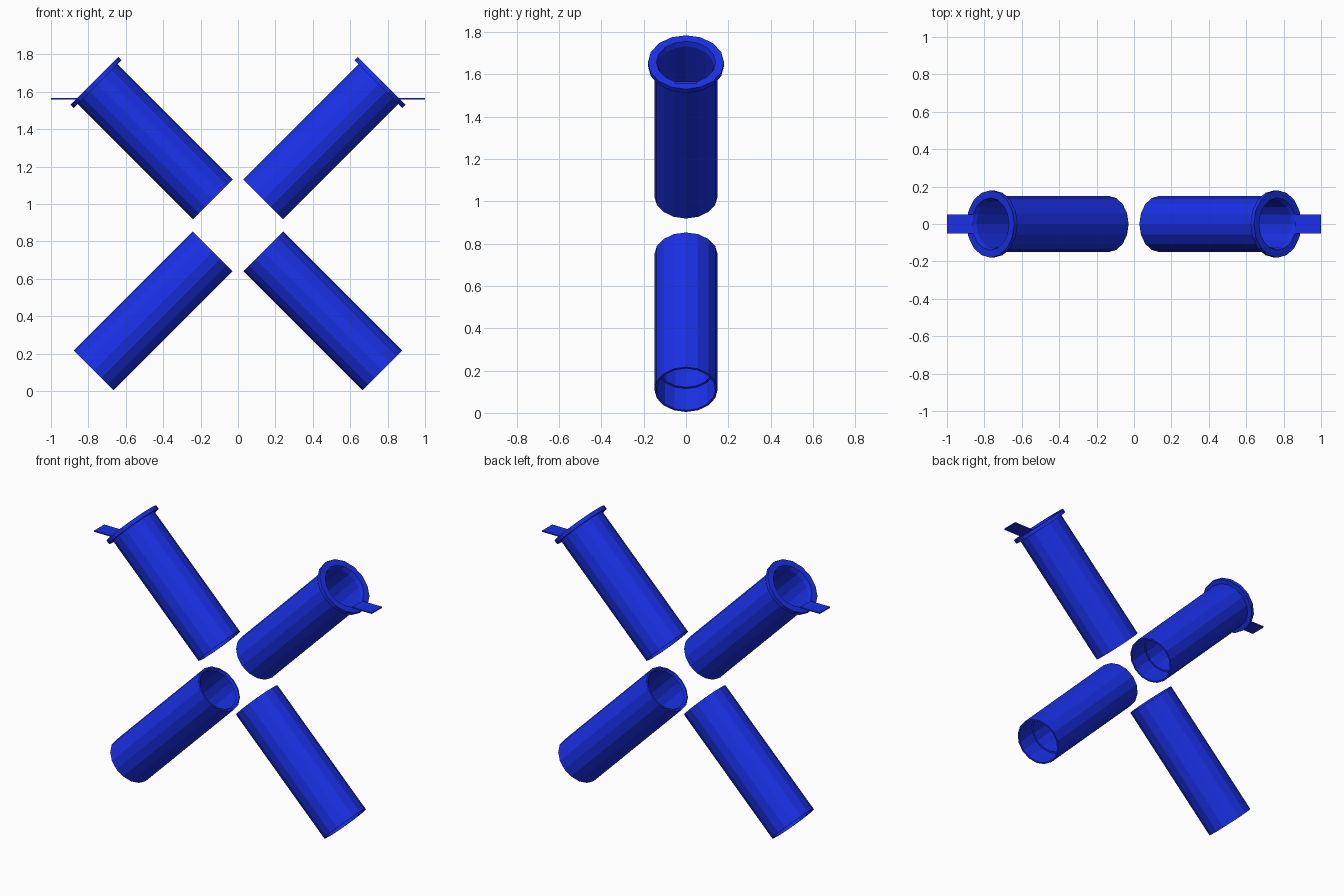
import bpy, bmesh, math
from mathutils import Vector

if "Cube" in bpy.data.objects:
    bpy.data.objects.remove(bpy.data.objects["Cube"])

SIDES = 16
blue = bpy.data.materials.new("blue_paint")
blue.diffuse_color = (0.01, 0.03, 0.8, 1)
blue.use_nodes = True
blue.node_tree.nodes["Principled BSDF"].inputs["Base Color"].default_value = blue.diffuse_color


def finish(name, bm):
    """Store the mesh as an object and mirror it to the left side."""
    bmesh.ops.recalc_face_normals(bm, faces=bm.faces)
    mesh = bpy.data.meshes.new(name)
    bm.to_mesh(mesh)
    bm.free()
    mesh.materials.append(blue)
    obj = bpy.data.objects.new(name, mesh)
    bpy.context.collection.objects.link(obj)
    mirror = obj.modifiers.new("mirror", 'MIRROR')
    mirror.use_mirror_merge = False
    return obj


def lathe(name, start, direction, profile):
    """Turn a closed (radius, distance) profile around a slanted axis."""
    start, d = Vector(start), Vector(direction).normalized()
    u = Vector((0, 1, 0))
    v = d.cross(u)
    bm = bmesh.new()
    rings = []
    for i in range(SIDES):
        a = 2 * math.pi * i / SIDES
        out = u * math.cos(a) + v * math.sin(a)
        rings.append([bm.verts.new(start + d * s + out * r) for r, s in profile])
    n = len(profile)
    for i in range(SIDES):
        a, b = rings[i], rings[(i + 1) % SIDES]
        for j in range(n):
            k = (j + 1) % n
            bm.faces.new((a[j], a[k], b[k], b[j]))
    return finish(name, bm)


# Upper tubes: recessed step at the inner end, wide flange at the outer end
lathe("upper_tube", (0.135, 0, 1.025), (1, 0, 1), [
    (0.15, 0), (0.15, 0.87), (0.18, 0.87), (0.18, 0.895),
    (0.14, 0.895), (0.13, 0.87), (0.13, 0.145), (0.14, 0.145), (0.14, 0)])

# Lower tubes: recessed step at the outer, downward end
lathe("lower_tube", (0.135, 0, 0.747), (1, 0, -1), [
    (0.15, 0), (0.15, 0.9), (0.14, 0.9), (0.14, 0.755),
    (0.13, 0.755), (0.13, 0.01), (0.14, 0)])

# Flat tabs standing out from the flanges
bm = bmesh.new()
bmesh.ops.create_cube(bm, size=1)
bmesh.ops.scale(bm, vec=(0.14, 0.104, 0.008), verts=bm.verts)
bmesh.ops.translate(bm, vec=(0.93, 0, 1.562), verts=bm.verts)
finish("flange_tab", bm)
